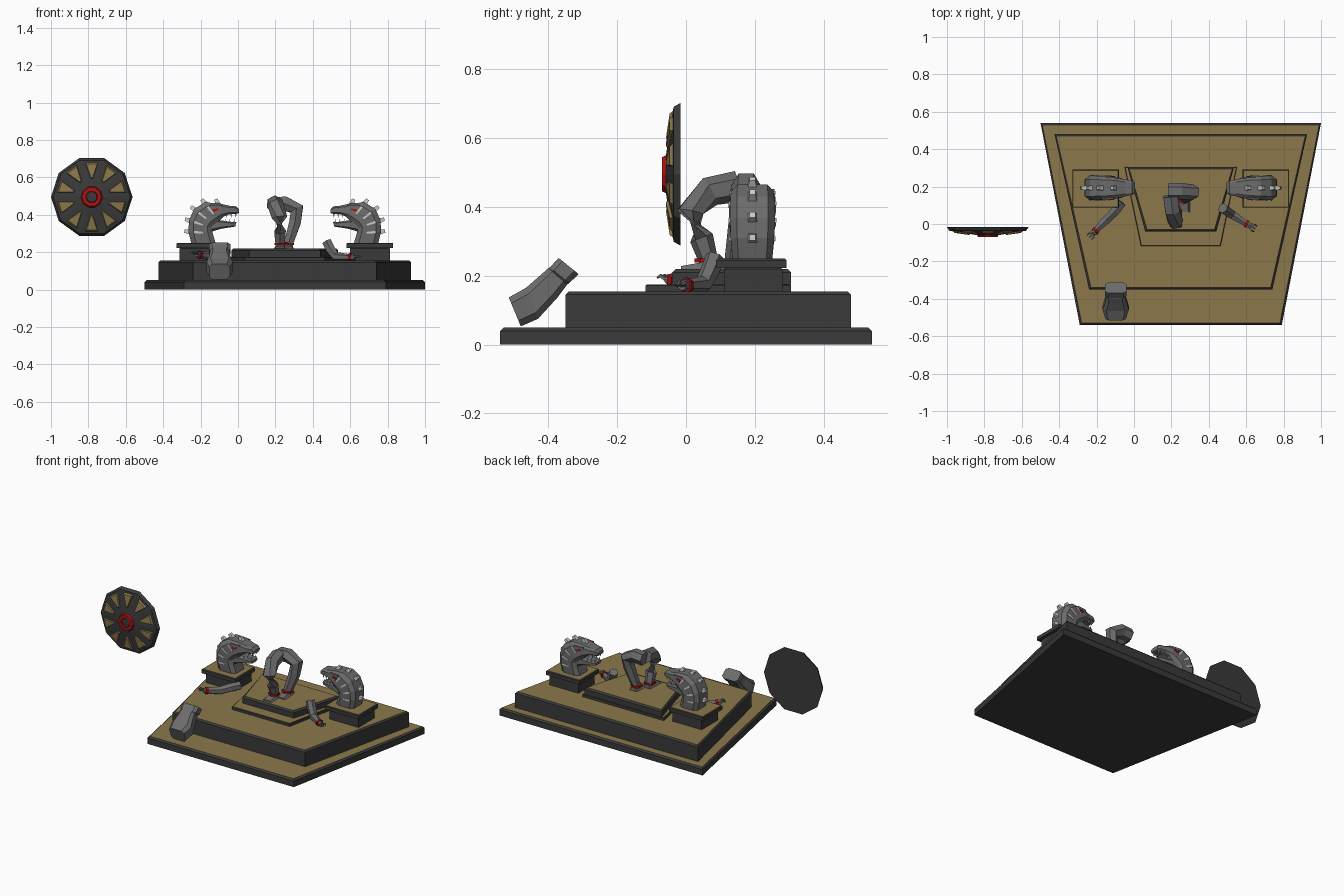
import bpy, bmesh
from math import pi, cos, sin
from mathutils import Vector as V

if "Cube" in bpy.data.objects:
    bpy.data.objects.remove(bpy.data.objects["Cube"])


def mat(name, c):
    m = bpy.data.materials.new(name)
    m.diffuse_color = (*c, 1)
    m.use_nodes = True
    m.node_tree.nodes["Principled BSDF"].inputs["Base Color"].default_value = m.diffuse_color
    return m


DARK = mat("dark_stone", (.042, .042, .042))
GOLD = mat("gold", (.26, .19, .07))
RED = mat("red", (.4, .006, .006))
GREY = mat("grey_stone", (.15, .15, .15))


def loft(name, rings, m=None, cap_mat=None):
    """Skin equal-length rings and cap both ends; the last cap may have its own material."""
    bm = bmesh.new()
    vs = [[bm.verts.new(p) for p in r] for r in rings]
    n = len(rings[0])
    for a, b in zip(vs, vs[1:]):
        for i in range(n):
            bm.faces.new((a[i], a[(i + 1) % n], b[(i + 1) % n], b[i]))
    bm.faces.new(vs[0])
    top = bm.faces.new(vs[-1])
    if cap_mat:
        top.material_index = 1
    bmesh.ops.recalc_face_normals(bm, faces=bm.faces)
    me = bpy.data.meshes.new(name)
    bm.to_mesh(me)
    bm.free()
    for k in (m, cap_mat):
        if k:
            me.materials.append(k)
    ob = bpy.data.objects.new(name, me)
    bpy.context.collection.objects.link(ob)
    return ob


def tier(name, y0, y1, half0, half1, z0, z1, cx=.25, bev=.01):
    """Trapezoid step with chamfered top edge and gold top face."""
    def ring(z, d):
        return [(cx - half0 + d, y0 + d, z), (cx + half0 - d, y0 + d, z),
                (cx + half1 - d, y1 - d, z), (cx - half1 + d, y1 - d, z)]
    loft(name, [ring(z0, 0), ring(z1 - bev, 0), ring(z1, bev)], DARK, GOLD)


def limb(name, pts, radii, m=GREY, sides=6, up=(0, 0, 1)):
    """Faceted tube along points."""
    pts = [V(p) for p in pts]
    rings = []
    for i, (p, r) in enumerate(zip(pts, radii)):
        t = (pts[min(i + 1, len(pts) - 1)] - pts[max(i - 1, 0)]).normalized()
        a = t.cross(V(up))
        if a.length < .2:
            a = t.cross(V((0, 1, 0)))
        a.normalize()
        b = t.cross(a)
        rings.append([p + r * (a * cos(2 * pi * (k + .5) / sides) + b * sin(2 * pi * (k + .5) / sides))
                      for k in range(sides)])
    return loft(name, rings, m)


def slab(name, stations, place, m=GREY):
    """Loft of chamfered sections; station = outer point, inner point, half width."""
    rings = []
    for ao, bo, ai, bi, w in stations:
        rings.append([place(ao + (ai - ao) * t, bo + (bi - bo) * t, w * s)
                      for t, s in ((0, -.7), (0, .7), (.2, 1), (.8, 1), (1, .7), (1, -.7), (.8, -1), (.2, -1))])
    return loft(name, rings, m)


# stepped base and dais
tier("base_lower", -.54, .54, .54, .75, 0, .05)
tier("base_upper", -.35, .48, .49, .675, .05, .155)
tier("dais_lower", -.117, .305, .213, .30, .155, .175, bev=.003)
tier("dais_upper", -.04, .305, .19, .285, .175, .22)

# pedestals with beast heads, mirrored about x = 0.25
NECK = [(-.25, .25, -.12, .25, .058), (-.265, .31, -.135, .30, .063), (-.262, .37, -.14, .33, .065),
        (-.235, .43, -.125, .345, .065), (-.18, .465, -.10, .365, .062), (-.11, .463, -.08, .388, .058),
        (-.045, .448, -.05, .402, .045), (-.01, .445, -.01, .405, .038), (.005, .43, .004, .408, .03)]
JAW = [(-.15, .375, -.14, .31, .05), (-.09, .37, -.09, .325, .046),
       (-.04, .362, -.045, .332, .038), (-.008, .36, -.015, .337, .028)]

for side, flip in (("left", False), ("right", True)):
    def place(x, z, d, flip=flip):
        return (.5 - x if flip else x, .193 + d, z)

    cx = .705 if flip else -.205
    tier(side + "_pedestal", .11, .28, .107, .107, .155, .222, cx, .002)
    tier(side + "_pedestal_cap", .087, .292, .125, .125, .222, .25, cx, .005)
    slab(side + "_beast_head", NECK, place)
    slab(side + "_beast_jaw", JAW, place)

    # spikes down the back of the neck and pale ribs along its sides
    spots = [NECK[1], NECK[2], NECK[3], NECK[4], NECK[5]]
    for i, (xo, zo, xi, zi, w) in enumerate(spots):
        o, n = V((xo, zo)), V((xi, zi))
        d = (o - n).normalized()
        if i in (1, 2, 3, 4, 0):
            a, b = o - d * .01, o + d * .022
            limb(f"{side}_spike_{i}", [place(a.x, a.y, 0), place(b.x, b.y, 0)], [.02, .012], None, 4, (0, 1, 0))
        if i < 4:
            a, b = o.lerp(n, .22), o.lerp(n, .6)
            for s in (-1, 1):
                limb(f"{side}_rib_{i}", [place(a.x, a.y, s * w * .97), place(b.x, b.y, s * w * .97)],
                     [.009, .006], None, 4, (0, 1, 0))
    # eyes, brows and teeth
    for s in (-1, 1):
        limb(side + "_eye", [place(-.135, .422, s * .06), place(-.105, .43, s * .058)], [.01, .006], RED, 4)
        limb(side + "_brow", [place(-.15, .443, s * .056), place(-.085, .445, s * .052)], [.012, .008], GREY, 4)
        for k in range(3):
            x = -.012 - .024 * k
            d = s * (.022 + .006 * k)
            limb(side + "_upper_tooth", [place(x, .408, d), place(x, .386, d)], [.007, .001], None, 4)
            limb(side + "_lower_tooth", [place(x - .008, .358, d), place(x - .008, .378, d)], [.006, .001], None, 4)

# broken pair of legs on the dais: front leg, hip and back leg
limb("front_leg", [(.225, .065, .245), (.225, .045, .31), (.222, .012, .385), (.205, .07, .445), (.195, .15, .46)],
     [.028, .035, .042, .044, .045])
limb("back_leg", [(.185, .175, .455), (.25, .175, .46), (.315, .17, .43), (.305, .16, .36), (.27, .14, .245)],
     [.044, .044, .042, .036, .028], up=(0, 1, 0))
for n, x, y in (("front", .225, .06), ("back", .268, .14)):
    limb(n + "_ankle_cuff", [(x, y, .238), (x, y, .25)], [.036, .036], RED)
    loft(n + "_foot", [[(x - w, y + dy, .22), (x + w, y + dy, .22), (x + w * .7, y + dy, z), (x - w * .7, y + dy, z)]
                       for dy, w, z in ((.035, .025, .24), (-.01, .03, .24), (-.075, .032, .228))], GREY)

# broken arms with red wrist cuffs and fingers
ARMS = {"left": [(-.065, .115, .20), (-.10, .07, .195), (-.15, .02, .18), (-.2, -.03, .185), (-.22, -.052, .19)],
        "right": [(.475, .085, .255), (.495, .07, .215), (.525, .05, .175), (.595, .005, .172), (.625, -.012, .172)]}
for side, p in ARMS.items():
    limb(side + "_arm", p, [.028, .028, .026, .018, .016])
    a, b = V(p[3]), V(p[4])
    d = (b - a).normalized()
    limb(side + "_wrist_cuff", [a, a + d * .016], [.023, .023], RED)
    lat = d.cross(V((0, 0, 1))).normalized()
    for k in (-1, 0, 1):
        q = b + lat * k * .011
        limb(side + "_finger", [q, q + d * .014 + lat * k * .006 + V((0, 0, .008)), q + d * .028 + lat * k * .005],
             [.007, .006, .003], GREY, 4)

# broken torso leaning on the step
slab("torso", [(-.515, .137, -.48, .053, .055), (-.465, .165, -.43, .075, .07), (-.425, .20, -.375, .135, .055),
               (-.40, .222, -.345, .175, .05), (-.395, .225, -.34, .178, .058), (-.37, .252, -.312, .205, .058)],
     lambda y, z, d: (-.098 + d, y, z))


# round ten-sided shield with gold wedges and a red boss
def sp(r, deg, y):
    return V((-.782 + r * cos(deg * pi / 180), y, .495 + r * sin(deg * pi / 180)))


def disc(r, y):
    return [sp(r, 36 * k, y) for k in range(10)]


loft("shield", [disc(.218, -.016), disc(.206, -.036), disc(.06, -.058)], DARK)
for k in range(10):
    a = 18 + 36 * k
    base = [sp(.19, a - 11, -.034), sp(.19, a + 11, -.034), sp(.095, a + 4, -.048), sp(.095, a - 4, -.048)]
    c = sum(base, V()) / 4
    loft("shield_wedge", [base, [p.lerp(c, .22) + V((0, -.012, 0)) for p in base]], GOLD)
loft("shield_boss_ring", [disc(.06, -.054), disc(.052, -.07), disc(.032, -.07), disc(.03, -.062)], RED)
loft("shield_boss", [disc(.031, -.06), disc(.028, -.067)], DARK)
